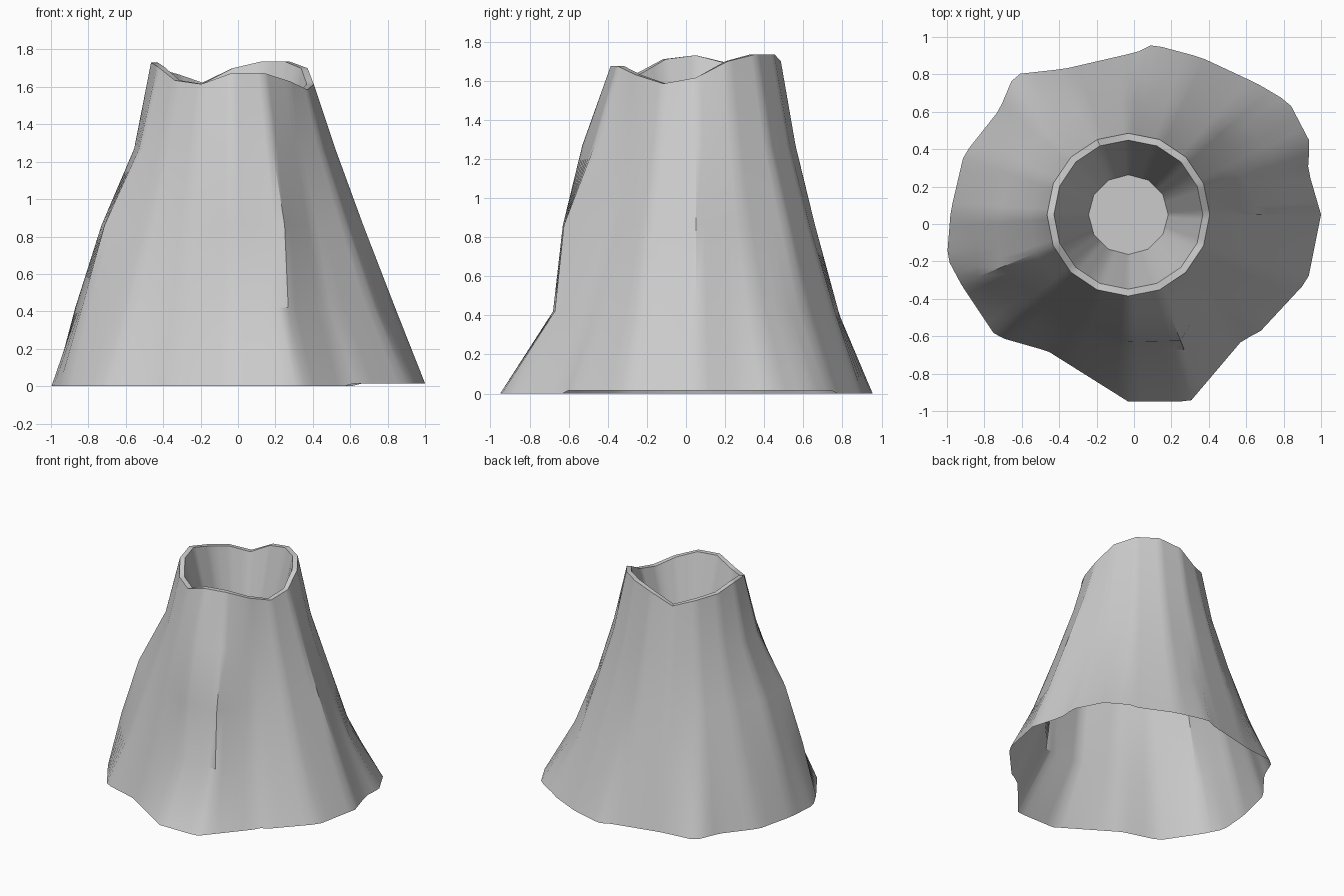
import bpy, bmesh, math

if "Cube" in bpy.data.objects:
    bpy.data.objects.remove(bpy.data.objects["Cube"])

CX, CY, COLS = -0.03, 0.05, 96

# Foot outline, counter-clockwise from +x
foot = [(1.0, .05), (.93, .29), (.94, .44), (.83, .65), (.66, .75), (.36, .89), (.10, .96),
        (.02, .92), (-.37, .83), (-.64, .80), (-.72, .61), (-.91, .37), (-.98, .07),
        (-1.0, -.18), (-.92, -.33), (-.74, -.60), (-.46, -.68), (-.03, -.95), (.30, -.95),
        (.58, -.62), (.67, -.58), (.93, -.30)]

# Radii of the slope every 22.5 degrees, keyed by height
slope = {
    0.42: [.87, .82, .80, .77, .73, .74, .78, .79, .84, .87, .78, .72, .73, .78, .74, .82],
    0.86: [.70, .65, .66, .63, .61, .61, .63, .65, .70, .74, .65, .63, .68, .73, .60, .66],
    1.27: [.55, .53, .53, .52, .51, .51, .51, .51, .525, .54, .52, .53, .58, .56, .49, .52],
}
# Height of the jagged rim every 22.5 degrees
rim_z = [1.615, 1.70, 1.735, 1.735, 1.70, 1.62, 1.665, 1.69,
         1.73, 1.71, 1.635, 1.615, 1.675, 1.675, 1.63, 1.585]
FLOOR_Z = 1.0


def polygon(radii):
    n = len(radii)
    return [(CX + r * math.cos(2 * math.pi * k / n), CY + r * math.sin(2 * math.pi * k / n))
            for k, r in enumerate(radii)]


def cast(points, a):
    """Point where a ray from the centre at angle a meets the outline."""
    dx, dy = math.cos(a), math.sin(a)
    for i, (x0, y0) in enumerate(points):
        x1, y1 = points[(i + 1) % len(points)]
        px, py, ex, ey = x0 - CX, y0 - CY, x1 - x0, y1 - y0
        den = dx * ey - dy * ex
        if abs(den) < 1e-9:
            continue
        t = (px * ey - py * ex) / den
        s = (px * dy - py * dx) / den
        if t > 0 and -1e-6 <= s <= 1 + 1e-6:
            return CX + dx * t, CY + dy * t
    raise ValueError("outline not closed")


def rim_height(i):
    f = i * 16 / COLS
    k = int(f)
    return rim_z[k % 16] + (rim_z[(k + 1) % 16] - rim_z[k % 16]) * (f - k)


bm = bmesh.new()


def ring(points, height):
    verts = []
    for i in range(COLS):
        x, y = cast(points, 2 * math.pi * i / COLS)
        verts.append(bm.verts.new((x, y, height(i, x))))
    return verts


# Outer slope, rim lip, crater wall
rings = [ring(foot, lambda i, x: 0.015 if x > 0.62 else 0.0)]
for z, radii in slope.items():
    rings.append(ring(polygon(radii), lambda i, x, z=z: z))
rings.append(ring(polygon([.435] * 16), lambda i, x: rim_height(i)))
rings.append(ring(polygon([.398] * 16), lambda i, x: rim_height(i)))
rings.append(ring(polygon([.213] * 12), lambda i, x: FLOOR_Z))
for a, b in zip(rings, rings[1:]):
    for i in range(COLS):
        j = (i + 1) % COLS
        bm.faces.new((a[i], a[j], b[j], b[i]))
# Crater floor
bm.faces.new(rings[-1])

mesh = bpy.data.meshes.new("volcano")
bm.to_mesh(mesh)
bm.free()
volcano = bpy.data.objects.new("volcano", mesh)
bpy.context.collection.objects.link(volcano)
bpy.context.view_layer.objects.active = volcano
volcano.select_set(True)
bpy.ops.object.shade_smooth_by_angle(angle=math.radians(35))
